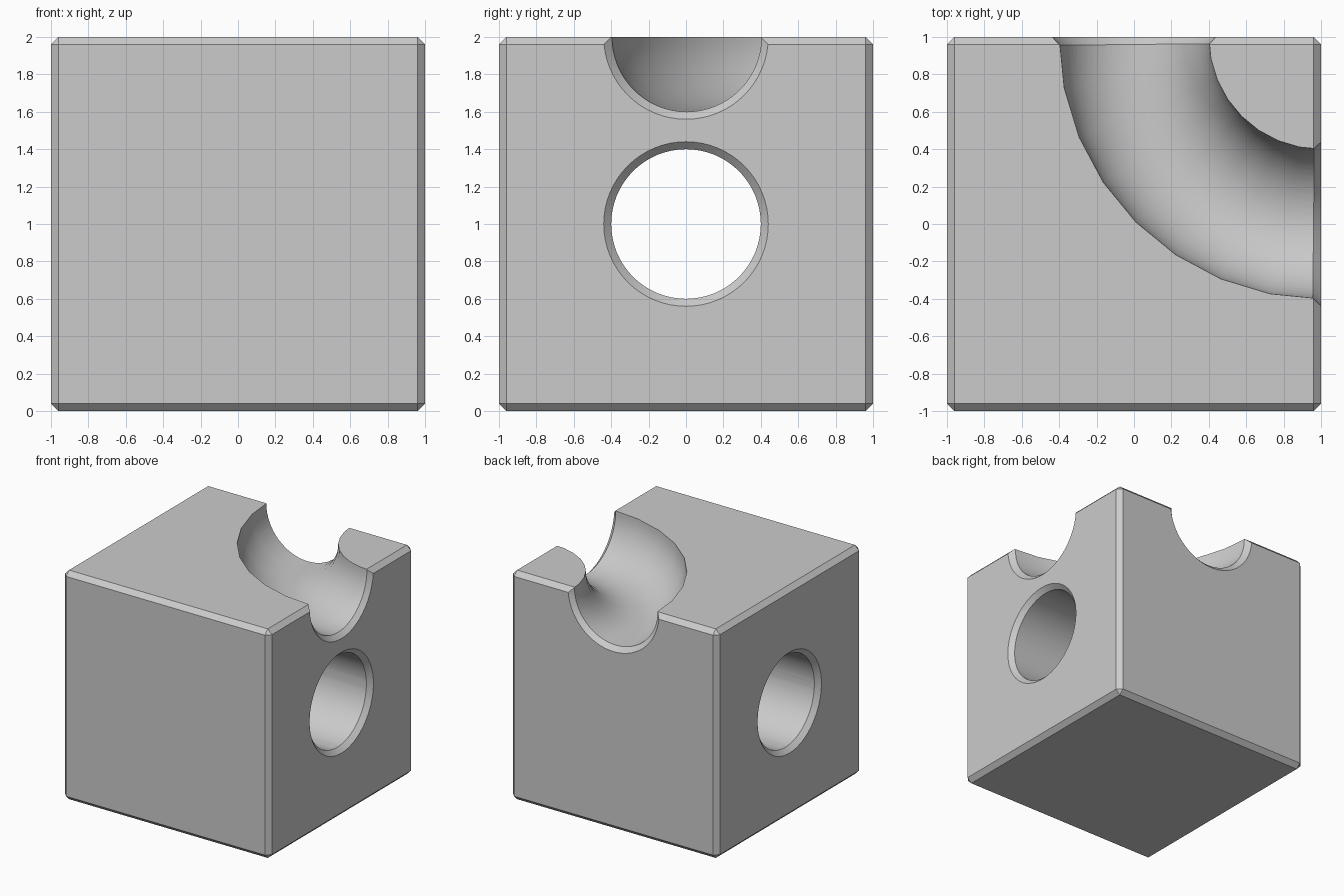
import bpy
from math import pi, radians

default = bpy.data.objects.get("Cube")
if default:
    bpy.data.objects.remove(default, do_unlink=True)

RADIUS = 0.4      # bore and groove radius
CHAMFER = 0.04    # edge break on the block and on the openings
SIDES = 64

# Plain grey material
grey = bpy.data.materials.new("light_grey")
grey.use_nodes = True
colour = (0.6, 0.6, 0.6, 1)
grey.diffuse_color = colour
grey.node_tree.nodes["Principled BSDF"].inputs["Base Color"].default_value = colour


def finish(name):
    """Name the newest object and give it the grey material."""
    obj = bpy.context.object
    obj.name = name
    obj.data.materials.append(grey)
    return obj


def apply(obj, mod):
    bpy.context.view_layer.objects.active = obj
    bpy.ops.object.modifier_apply(modifier=mod.name)


def flare(name, location, rotation):
    """Truncated cone that chamfers a round opening, wide end outwards."""
    reach = CHAMFER / 2
    bpy.ops.mesh.primitive_cone_add(
        vertices=SIDES, radius1=RADIUS - reach, radius2=RADIUS + CHAMFER + reach,
        depth=CHAMFER + 2 * reach, location=location, rotation=rotation)
    return finish(name)


# Chamfered block
bpy.ops.mesh.primitive_cube_add(size=2, location=(0, 0, 1))
block = finish("track_block")
bevel = block.modifiers.new("edge_chamfer", "BEVEL")
bevel.width = CHAMFER
bevel.segments = 1
apply(block, bevel)

# Straight bore and curved groove cutters
cutters = []
bpy.ops.mesh.primitive_cylinder_add(
    vertices=SIDES, radius=RADIUS, depth=3, location=(0, 0, 1), rotation=(0, pi / 2, 0))
cutters.append(finish("bore_cutter"))
bpy.ops.mesh.primitive_torus_add(
    major_radius=1, minor_radius=RADIUS, major_segments=32, minor_segments=SIDES,
    location=(1, 1, 2))
cutters.append(finish("groove_cutter"))

# Opening chamfers
mid = 1 - CHAMFER / 2
cutters += [
    flare("bore_flare_left", (mid, 0, 1), (0, pi / 2, 0)),
    flare("bore_flare_right", (-mid, 0, 1), (0, -pi / 2, 0)),
    flare("groove_flare_left", (mid, 0, 2), (0, pi / 2, 0)),
    flare("groove_flare_back", (0, mid, 2), (-pi / 2, 0, 0)),
]

for cutter in cutters:
    cut = block.modifiers.new(cutter.name, "BOOLEAN")
    cut.operation = "DIFFERENCE"
    cut.solver = "EXACT"
    cut.object = cutter
    apply(block, cut)
for cutter in cutters:
    bpy.data.objects.remove(cutter, do_unlink=True)

# Smooth curved walls, crisp chamfers
bpy.ops.object.select_all(action="DESELECT")
block.select_set(True)
bpy.context.view_layer.objects.active = block
bpy.ops.object.shade_smooth_by_angle(angle=radians(30))
